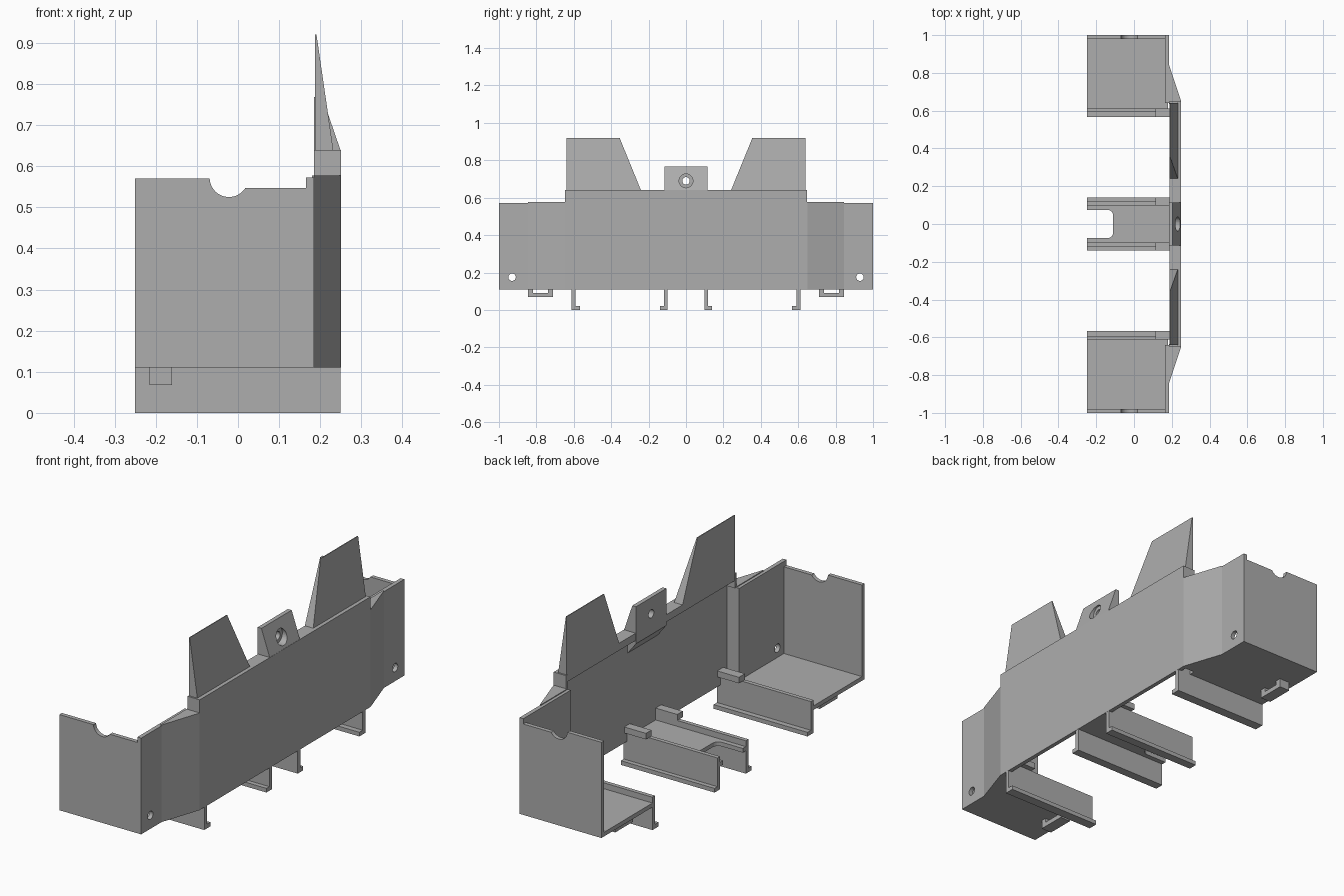
import bpy, bmesh
from math import sin, cos, pi, radians

if "Cube" in bpy.data.objects:
    bpy.data.objects.remove(bpy.data.objects["Cube"], do_unlink=True)

grey = bpy.data.materials.new("plain grey")
grey.use_nodes = True
grey.diffuse_color = (0.42, 0.42, 0.42, 1)
grey.node_tree.nodes["Principled BSDF"].inputs["Base Color"].default_value = (0.42, 0.42, 0.42, 1)


def finish(name, bm):
    bmesh.ops.recalc_face_normals(bm, faces=bm.faces)
    mesh = bpy.data.meshes.new(name)
    bm.to_mesh(mesh)
    bm.free()
    mesh.materials.append(grey)
    obj = bpy.data.objects.new(name, mesh)
    bpy.context.collection.objects.link(obj)
    return obj


def prism(name, outline, axis, lo, hi):
    """Extrude a 2D outline along an axis; remaining axes keep x, y, z order."""
    place = {"x": lambda p, t: (t, p[0], p[1]),
             "y": lambda p, t: (p[0], t, p[1]),
             "z": lambda p, t: (p[0], p[1], t)}[axis]
    bm = bmesh.new()
    base = bm.faces.new([bm.verts.new(place(p, lo)) for p in outline])
    moved = bmesh.ops.extrude_face_region(bm, geom=[base])["geom"]
    shift = place((0, 0), hi - lo)
    bmesh.ops.translate(bm, vec=shift,
                        verts=[v for v in moved if isinstance(v, bmesh.types.BMVert)])
    return finish(name, bm)


def box(name, x, y, z):
    y = sorted(y)
    return prism(name, [(x[0], y[0]), (x[1], y[0]), (x[1], y[1]), (x[0], y[1])], "z", *z)


def arc(cx, cy, r, start, end, n=16):
    angles = [radians(start + (end - start) * i / n) for i in range(n + 1)]
    return [(cx + r * cos(a), cy + r * sin(a)) for a in angles]


def drill(obj, y, z, radius, lo, hi):
    """Cut a round hole along x and bake the result."""
    cutter = prism("hole_cutter", arc(y, z, radius, 0, 348.75, 31), "x", lo, hi)
    cutter.hide_render = True
    mod = obj.modifiers.new("hole", "BOOLEAN")
    mod.operation, mod.solver, mod.object = "DIFFERENCE", "EXACT", cutter
    bpy.context.view_layer.update()
    graph = bpy.context.evaluated_depsgraph_get()
    cut = bpy.data.meshes.new_from_object(obj.evaluated_get(graph))
    obj.modifiers.clear()
    obj.data = cut
    bpy.data.objects.remove(cutter, do_unlink=True)


BACK, FRONT, INNER = -0.25, 0.25, 0.187
BASE, FLOOR, RAIL, TOP = 0.11, 0.13, 0.158, 0.64

# Long middle panel with its overhanging top ledge
prism("middle_panel", [(0.23, BASE), (FRONT, BASE), (FRONT, TOP), (INNER, TOP),
                       (INNER, 0.605), (0.23, 0.59)], "y", -0.645, 0.645)

# Central tab with a gusset below and a counterbored screw hole
tab = prism("screw_tab", [(0.24, 0.52), (0.249, TOP), (0.205, 0.768), (0.185, 0.768),
                          (0.185, 0.59)], "y", -0.115, 0.115)
drill(tab, 0, 0.69, 0.02, 0.1, 0.4)
drill(tab, 0, 0.69, 0.037, 0.21, 0.4)

# Central floor with a rounded cable slot
slot = arc(-0.14, -0.045, 0.03, -90, 0, 6) + arc(-0.14, 0.045, 0.03, 0, 90, 6)
prism("middle_floor", [(BACK, -0.075)] + slot + [(BACK, 0.075), (BACK, 0.105),
      (0.24, 0.105), (0.24, -0.105), (BACK, -0.105)], "z", BASE, FLOOR)


def hooked_rail(name, wall, outer, toe):
    """Rail with a hooked foot and a stop block at the panel."""
    prism(name, [(wall, 0), (toe, 0), (toe, 0.02), (outer, 0.02),
                 (outer, RAIL), (wall, RAIL)], "x", BACK, FRONT - 0.001)
    box(name + "_stop", (0.115, 0.235), (wall, toe), (RAIL, 0.187))


for s, side in ((1, "rear"), (-1, "front")):
    hooked_rail(side + "_inner_rail", s * 0.098, s * 0.118, s * 0.14)
    hooked_rail(side + "_outer_rail", s * 0.612, s * 0.592, s * 0.566)

    # End box: floor, notched end wall and drilled side panel
    box(side + "_floor", (BACK, 0.18), (s * 0.595, s * 0.99), (BASE, FLOOR))
    notch = arc(-0.022, 0.572, 0.047, 182.5, 328)
    prism(side + "_end_wall", [(BACK, BASE), (BACK, 0.57)] + notch +
          [(0.17, 0.547), (0.17, BASE)], "y", s * 0.98, s)
    panel = box(side + "_side_panel", (0.165, 0.185), (s * 0.64, s), (BASE, 0.573))
    drill(panel, s * 0.93, 0.175, 0.02, 0, 0.4)

    # Sloping shoulder joining the side panel to the middle panel
    prism(side + "_shoulder", [(0.18, s * 0.64), (FRONT, s * 0.64), (FRONT, s * 0.65),
                               (0.185, s * 0.845), (0.18, s * 0.845)], "z", BASE, 0.577)
    box(side + "_shoulder_cap", (0.185, FRONT), (s * 0.635, s * 0.648), (0.57, TOP))

    # Tapered fin, thinning to an edge at the top
    fin = prism(side + "_fin", [(s * 0.24, TOP - 0.002), (s * 0.64, TOP - 0.002),
                                (s * 0.64, 0.92), (s * 0.355, 0.92)], "x", INNER, 0.232)
    for v in fin.data.vertices:
        if v.co.z > 0.9 and v.co.x > 0.2:
            v.co.x = 0.191

    # Cable tie loop under the floor
    prism(side + "_tie_loop", [(s * y, z) for y, z in (
        (0.71, BASE), (0.71, 0.068), (0.845, 0.068), (0.845, BASE), (0.818, BASE),
        (0.818, 0.09), (0.737, 0.09), (0.737, BASE))], "x", -0.215, -0.16)
